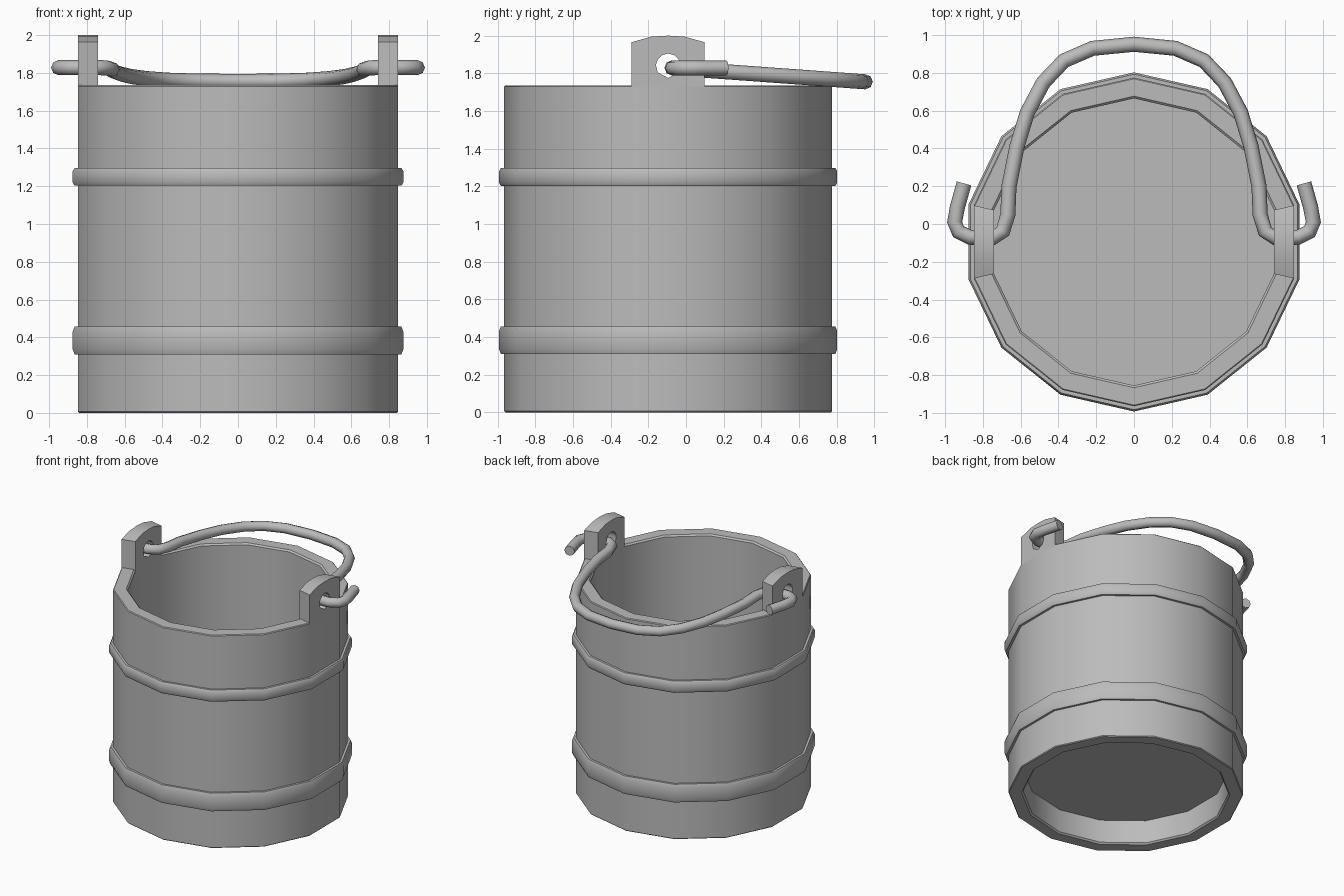
import bpy
import math
from mathutils import Vector

SIDES = 14
CY = -0.095          # bucket axis position in y
R_OUT, R_IN = 0.87, 0.76
RIM = 1.735

cube = bpy.data.objects.get("Cube")
if cube:
    bpy.data.objects.remove(cube, do_unlink=True)

grey = bpy.data.materials.new("plain grey")
grey.use_nodes = True
grey.diffuse_color = (0.5, 0.5, 0.5, 1)
grey.node_tree.nodes["Principled BSDF"].inputs["Base Color"].default_value = (0.5, 0.5, 0.5, 1)


def finish(obj, angle=35):
    obj.data.materials.append(grey)
    bpy.ops.object.select_all(action='DESELECT')
    obj.select_set(True)
    bpy.context.view_layer.objects.active = obj
    bpy.ops.object.mode_set(mode='EDIT')
    bpy.ops.mesh.select_all(action='SELECT')
    bpy.ops.mesh.remove_doubles(threshold=0.0005)
    bpy.ops.mesh.normals_make_consistent(inside=False)
    bpy.ops.object.mode_set(mode='OBJECT')
    bpy.ops.object.shade_smooth_by_angle(angle=math.radians(angle))


def grid_mesh(name, rings, wrap, angle=35):
    """Skin a list of equally long closed rings; wrap joins last to first."""
    n = len(rings[0])
    verts = [p for ring in rings for p in ring]
    faces = []
    for i in range(len(rings) if wrap else len(rings) - 1):
        a, b = i * n, (i + 1) % len(rings) * n
        faces += [(a + j, a + (j + 1) % n, b + (j + 1) % n, b + j) for j in range(n)]
    if not wrap:
        faces += [tuple(range(n)), tuple(range(len(verts) - n, len(verts)))]
    mesh = bpy.data.meshes.new(name)
    mesh.from_pydata(verts, [], faces)
    obj = bpy.data.objects.new(name, mesh)
    bpy.context.collection.objects.link(obj)
    finish(obj, angle)
    return obj


def ring(r, z):
    """Polygon around the bucket axis with one corner facing the back."""
    turn = [math.pi / 2 + 2 * math.pi * k / SIDES for k in range(SIDES)]
    return [(r * math.cos(a), CY + r * math.sin(a), z) for a in turn]


# Bucket: wall, recessed underside and inner floor
c = 0.012
wall = [(R_IN, 0.2), (R_IN, c), (R_IN + c, 0), (R_OUT - c / 2, 0), (R_OUT, c / 2),
        (R_OUT, RIM - c / 2), (R_OUT - c / 2, RIM), (R_IN + c, RIM), (R_IN, RIM - c), (R_IN, 0.27)]
grid_mesh("bucket_body", [ring(r, z) for r, z in wall], False)

# Hoops around the wall
for name, low, high in (("lower_hoop", 0.31, 0.457), ("upper_hoop", 1.203, 1.297)):
    e = (high - low) * 0.18
    section = [(0.85, low), (0.888, low), (0.898, low + e),
               (0.898, high - e), (0.888, high), (0.85, high)]
    grid_mesh(name, [ring(r, z) for r, z in section], True, 50)

# Ears: wall panels carried up above the rim, each with a round hole
half = R_OUT * math.sin(math.pi / SIDES)
x_out, x_in = (r * math.cos(math.pi / SIDES) for r in (R_OUT, R_IN))
hole_z, hole_r = 1.84, 0.065
right_half = [(1, RIM - 0.02), (1, 1.85), (1, 1.965), (0.45, 1.995)]
outline = ([(0, RIM - 0.02)] + right_half + [(0, 2.0)]
           + [(-y, z) for y, z in reversed(right_half)])


def ear_rings(side):
    def edge(x, width):
        return [Vector((side * x, CY + y * width, z)) for y, z in outline]

    def hole(x):
        centre = Vector((side * x, CY, hole_z))
        return [centre + (p - centre).normalized() * hole_r for p in edge(x, half)]
    return [edge(x_out, half), edge(x_in, half * R_IN / R_OUT), hole(x_in), hole(x_out)]


for name, side in (("left_ear", 1), ("right_ear", -1)):
    grid_mesh(name, ear_rings(side), True)

# Handle: bent wire with a hook through each ear, sagging to the back
hook = [(0.90, 0.215), (0.935, 0.09), (0.95, 0.01), (0.93, -0.04), (0.87, -0.07)]
arch = [(0.75, -0.075), (0.695, -0.04), (0.668, 0.05), (0.662, 0.2), (0.62, 0.41),
        (0.565, 0.59), (0.48, 0.75), (0.37, 0.865), (0.22, 0.93)]
half_path = [(x, y, 1.828) for x, y in hook]
half_path += [(x, y, 1.83 - 0.072 * (y + 0.09)) for x, y in arch]
path = [Vector(p) for p in half_path + [(0, 0.952, 1.755)]
        + [(-x, y, z) for x, y, z in reversed(half_path)]]
rings = []
for i, p in enumerate(path):
    before, after = path[max(i - 1, 0)], path[min(i + 1, len(path) - 1)]
    tangent = (after - before).normalized()
    across = tangent.cross(Vector((0, 0, 1))).normalized()
    up = across.cross(tangent)
    rings.append([p + 0.04 * (math.cos(a) * across + math.sin(a) * up)
                  for a in (math.pi * k / 4 for k in range(8))])
grid_mesh("handle", rings, False, 60)
